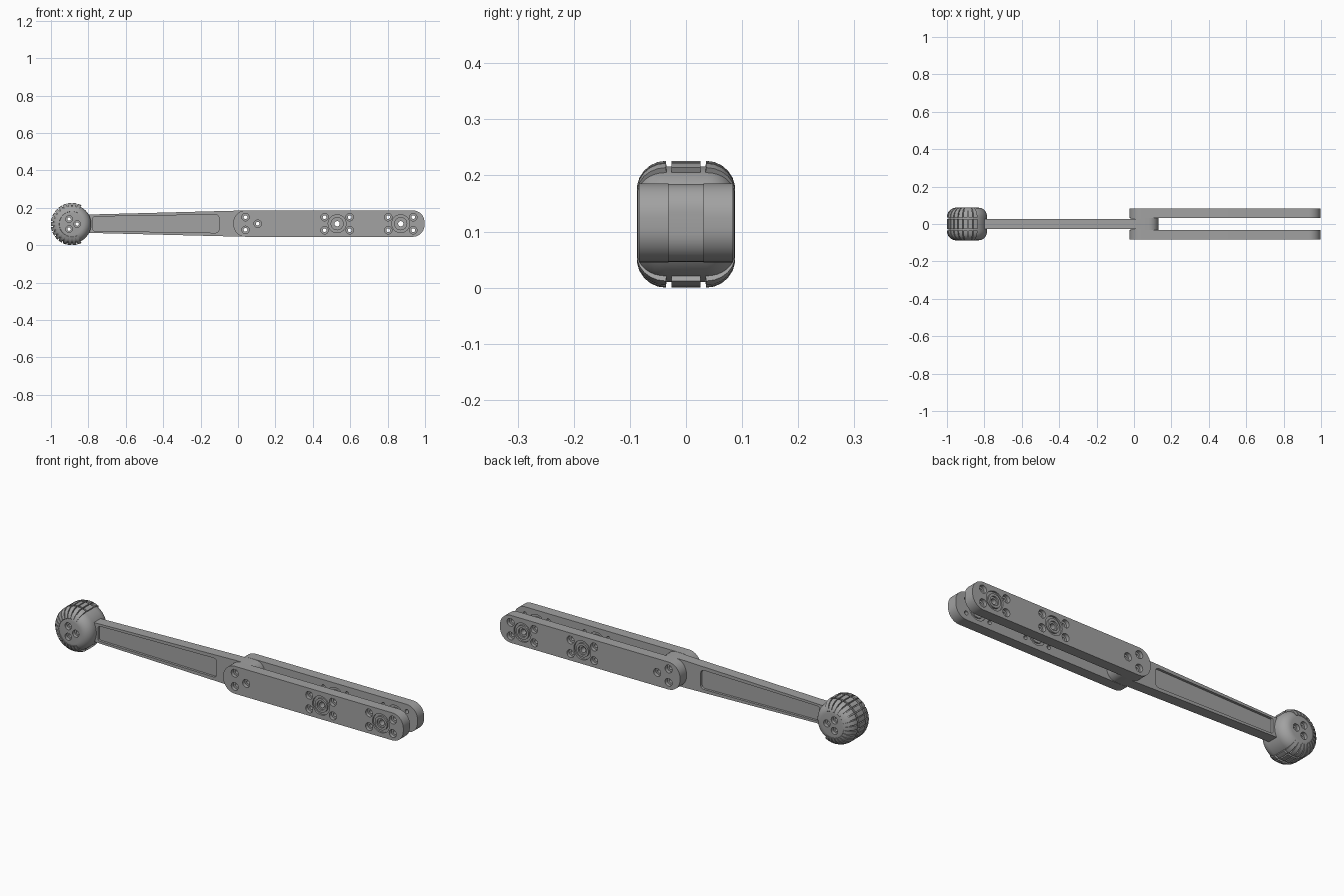
import bpy, bmesh, math
from mathutils import Vector

if "Cube" in bpy.data.objects:
    bpy.data.objects.remove(bpy.data.objects["Cube"])

CZ = 0.115                      # height of the common centre line
FOOT = (-0.888, 0.113)          # foot centre (x, z)

grey = bpy.data.materials.new("grey")
grey.diffuse_color = (0.36, 0.36, 0.36, 1)
grey.use_nodes = True
grey.node_tree.nodes["Principled BSDF"].inputs["Base Color"].default_value = grey.diffuse_color


def make(name, bm):
    bmesh.ops.remove_doubles(bm, verts=bm.verts, dist=1e-5)
    bmesh.ops.recalc_face_normals(bm, faces=bm.faces)
    me = bpy.data.meshes.new(name)
    bm.to_mesh(me)
    bm.free()
    me.materials.append(grey)
    ob = bpy.data.objects.new(name, me)
    bpy.context.collection.objects.link(ob)
    return ob


def sweep(bm, loop, centre, a0=0, a1=math.tau, steps=32):
    """Turn a closed (y, r) loop around the y axis through centre (x, z)."""
    full = abs(a1 - a0 - math.tau) < 1e-6
    rings = []
    for i in range(steps if full else steps + 1):
        a = a0 + (a1 - a0) * i / steps
        rings.append([bm.verts.new((centre[0] + r * math.cos(a), y, centre[1] + r * math.sin(a)))
                      for y, r in loop])
    n = len(loop)
    for i in range(steps):
        p, q = rings[i], rings[(i + 1) % len(rings)]
        for j in range(n):
            k = (j + 1) % n
            if loop[j][1] < 1e-6 and loop[k][1] < 1e-6:
                continue
            quad = [p[j], p[k], q[k], q[j]]
            if loop[j][1] < 1e-6:
                quad = [p[j], p[k], q[k]]
            elif loop[k][1] < 1e-6:
                quad = [p[j], p[k], q[j]]
            bm.faces.new(quad)
    if not full:
        bm.faces.new(rings[0])
        bm.faces.new(rings[-1])


def rounded(corners, seg=8):
    """Round the corners (x, z, radius) of a counter-clockwise outline."""
    out = []
    for i, (x, z, r) in enumerate(corners):
        p = Vector((x, z))
        if r == 0:
            out.append(p)
            continue
        u = (Vector(corners[i - 1][:2]) - p).normalized()
        v = (Vector(corners[(i + 1) % len(corners)][:2]) - p).normalized()
        half = u.angle(v) / 2
        c = p + (u + v).normalized() * r / math.sin(half)
        s = p + u * r / math.tan(half) - c
        turn = math.pi - 2 * half
        for k in range(seg + 1):
            a = turn * k / seg
            out.append(c + Vector((s.x * math.cos(a) - s.y * math.sin(a),
                                   s.x * math.sin(a) + s.y * math.cos(a))))
    return out


def prism(bm, outline, y0, y1):
    a = [bm.verts.new((p.x, y0, p.y)) for p in outline]
    b = [bm.verts.new((p.x, y1, p.y)) for p in outline]
    bm.faces.new(a)
    bm.faces.new(b[::-1])
    for i in range(len(a)):
        j = (i + 1) % len(a)
        bm.faces.new((a[i], b[i], b[j], a[j]))


def cut(ob, bm):
    """Subtract the cutter shapes and keep the result as a plain mesh."""
    tool = make("cutter", bm)
    tool.hide_render = True
    mod = ob.modifiers.new("cut", "BOOLEAN")
    mod.operation, mod.solver, mod.object = "DIFFERENCE", "EXACT", tool
    bpy.context.view_layer.update()
    me = bpy.data.meshes.new_from_object(ob.evaluated_get(bpy.context.evaluated_depsgraph_get()))
    ob.modifiers.clear()
    ob.data = me
    bpy.data.objects.remove(tool)


def smooth(ob, angle=30):
    bpy.ops.object.select_all(action="DESELECT")
    ob.select_set(True)
    bpy.context.view_layer.objects.active = ob
    bpy.ops.object.shade_smooth_by_angle(angle=math.radians(angle))


# Hole positions shared by the plates and the hub
hub_holes = [(0.04, CZ + 0.035), (0.04, CZ - 0.033), (0.105, CZ)]
bearings = [(0.53, CZ), (0.87, CZ)]
bolt_holes = hub_holes + [(x + dx, z + dz) for x, z in bearings
                          for dx in (-0.067, 0.067) for dz in (-0.035, 0.035)]

# Side plates with counterbored bolt holes and ringed bearing seats
IN, OUT = 0.031, 0.084
plate_outline = rounded([(-0.025, 0.045, 0.066), (0.997, 0.045, 0.062),
                         (0.997, 0.186, 0.062), (-0.025, 0.186, 0.066)], 10)
for side, label in ((-1, "front"), (1, "back")):
    bm = bmesh.new()
    prism(bm, plate_outline, side * IN, side * OUT)
    plate = make(label + "_plate", bm)
    tool = bmesh.new()
    for c in bolt_holes:
        sweep(tool, [(side * y, r) for y, r in
                     ((0.02, 0), (0.02, 0.01), (0.066, 0.01), (0.066, 0.02), (0.1, 0.02), (0.1, 0))], c, steps=20)
    for c in bearings:
        # through hole with a shallow recess on both faces
        sweep(tool, [(side * y, r) for y, r in
                     ((0.02, 0), (0.02, 0.022), (0.037, 0.022), (0.037, 0.014), (0.076, 0.014),
                      (0.076, 0.023), (0.1, 0.023), (0.1, 0))], c, steps=28)
        for y0, y1 in ((0.02, 0.038), (0.075, 0.1)):
            sweep(tool, [(side * y0, 0.035), (side * y1, 0.035),
                         (side * y1, 0.048), (side * y0, 0.048)], c, steps=32)
    cut(plate, tool)
    smooth(plate)

# Tapered arm with a recessed panel on each face
bm = bmesh.new()
prism(bm, rounded([(-0.84, 0.067, 0), (0.0, 0.046, 0), (0.06, 0.046, 0),
                   (0.06, 0.185, 0), (0.0, 0.185, 0), (-0.84, 0.163, 0)]), -0.027, 0.027)
arm = make("arm", bm)
tool = bmesh.new()
pocket = rounded([(-0.775, 0.077, 0.008), (-0.102, 0.066, 0.018),
                  (-0.102, 0.164, 0.018), (-0.775, 0.153, 0.008)], 5)
for s in (-1, 1):
    prism(tool, pocket, s * 0.015, s * 0.05)
for c in hub_holes[:2]:
    sweep(tool, [(-0.05, 0), (-0.05, 0.01), (0.05, 0.01), (0.05, 0)], c, steps=20)
cut(arm, tool)
smooth(arm)

# Hub block clamped between the plates
bm = bmesh.new()
prism(bm, rounded([(-0.02, 0.046, 0.06), (0.13, 0.046, 0.05),
                   (0.13, 0.185, 0.05), (-0.02, 0.185, 0.06)]), -IN, IN)
hub = make("hub", bm)
tool = bmesh.new()
for c in hub_holes:
    sweep(tool, [(-0.05, 0), (-0.05, 0.01), (0.05, 0.01), (0.05, 0)], c, steps=20)
cut(hub, tool)
smooth(hub)

# Barrel shaped foot core with three bolt holes
arc = [(0.037 + 0.05 * math.cos(t), 0.058 + 0.045 * math.sin(t))
       for t in (math.pi / 2 * i / 8 for i in range(9))]
bm = bmesh.new()
sweep(bm, [(0.087, 0)] + arc + [(-y, r) for y, r in arc[::-1]] + [(-0.087, 0)], FOOT, steps=56)
foot = make("foot", bm)
tool = bmesh.new()
for dx, dz in ((-0.015, 0.027), (-0.015, -0.027), (0.028, 0.0)):
    sweep(tool, [(-0.1, 0), (-0.1, 0.018), (-0.07, 0.018), (-0.07, 0.009), (0.07, 0.009),
                 (0.07, 0.018), (0.1, 0.018), (0.1, 0)], (FOOT[0] + dx, FOOT[1] + dz), steps=20)
cut(foot, tool)
smooth(foot)

# Tread blocks: a middle row and a shoulder row each side, open towards the arm
ts = [math.radians(d) for d in (8, 25, 42, 58, 74, 90)]
shoulder = ([(0.036 + 0.052 * math.cos(t), 0.061 + 0.052 * math.sin(t)) for t in ts] +
            [(0.034 + 0.046 * math.cos(t), 0.055 + 0.042 * math.sin(t)) for t in ts[::-1]])
middle = [(-0.026, 0.113), (0.026, 0.113), (0.026, 0.097), (-0.026, 0.097)]
bm = bmesh.new()
count, start, end = 17, math.radians(62), math.radians(298)
pitch = (end - start) / count
for i in range(count):
    a = start + pitch * (i + 0.1)
    for row in (middle, shoulder, [(-y, r) for y, r in shoulder]):
        sweep(bm, row, FOOT, a, a + pitch * 0.8, 3)
tread = make("tread", bm)
smooth(tread)
